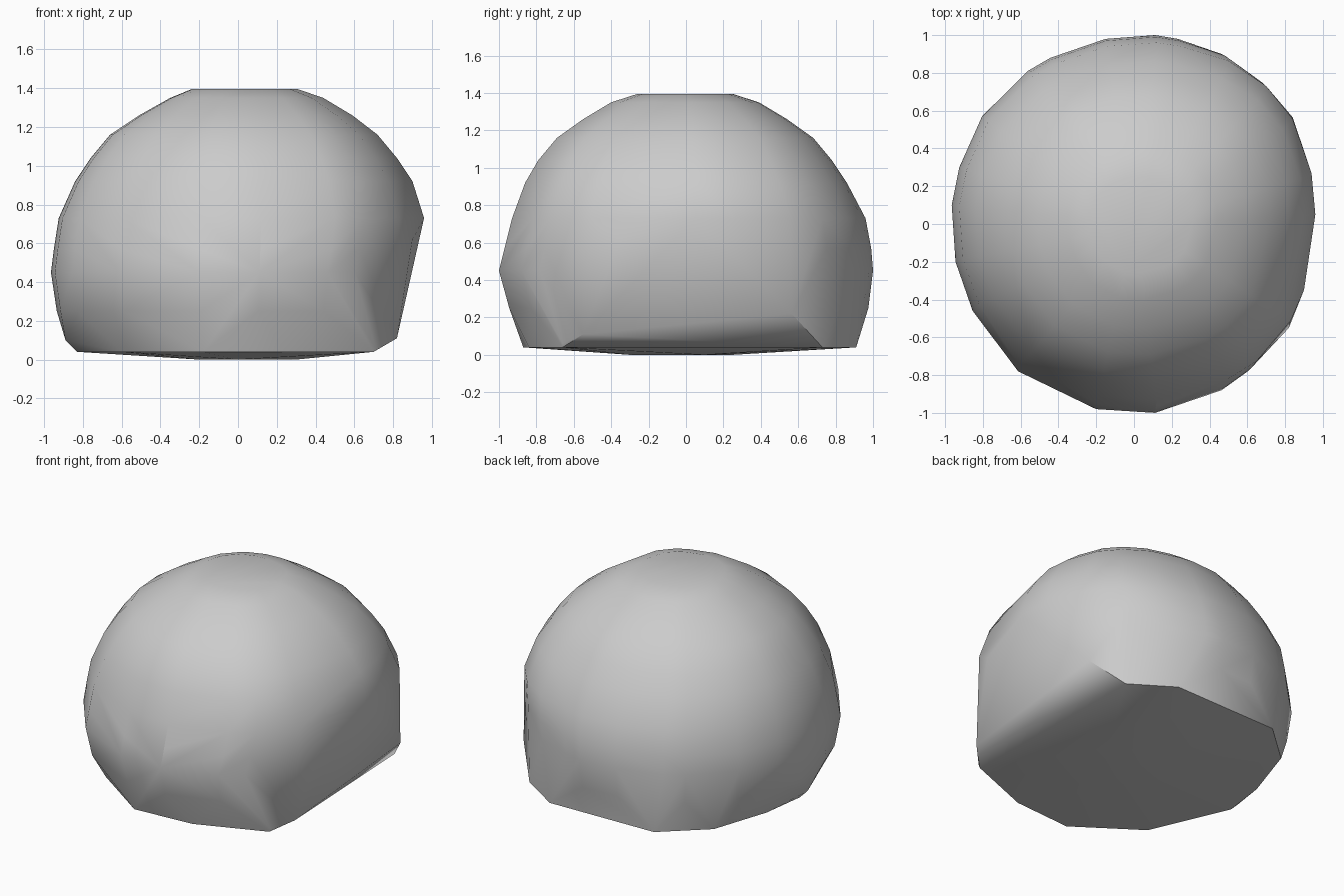
import bpy, bmesh
from mathutils import Vector

cube = bpy.data.objects.get("Cube")
if cube:
    bpy.data.objects.remove(cube, do_unlink=True)

# Plan outline of the boulder at its widest
OUTLINE = [(.96, .05), (.94, .28), (.84, .58), (.70, .76), (.50, .90), (.25, .98), (.12, 1),
           (-.15, .98), (-.44, .88), (-.56, .81), (-.80, .57), (-.92, .30), (-.96, .10),
           (-.94, -.20), (-.85, -.46), (-.61, -.78), (-.20, -.98), (.12, -1),
           (.50, -.88), (.65, -.78), (.83, -.55)]

# Height, then reach towards -x, +x, -y, +y
LAYERS = [(.25, .935, .85, .945, .975), (.45, .965, .89, 1, 1), (.57, .95, .925, .97, .99),
          (.73, .925, .96, .93, .96), (.92, .84, .90, .86, .86), (1.04, .76, .82, .79, .78),
          (1.16, .66, .72, .69, .68), (1.26, .51, .59, .55, .54),
          (1.35, .35, .44, .40, .39), (1.395, .24, .31, .26, .25)]

# Underside rim, and the slight belly it rests on
RIM = [(.62, .13), (.68, .73), (.40, .91), (-.38, .89), (-.66, .64), (-.79, .25),
       (-.83, -.05), (-.60, -.58), (-.18, -.87), (.24, -.84), (.70, -.66)]
BELLY = [(-.2, 0), (.3, .1), (0, -.3), (0, .25)]

# Corners of the broken flank, and odd lumps low on the sides
FLANK = [Vector(p) for p in ((.96, .05, .73), (.82, -.55, .11), (.84, .565, .22))]
LUMPS = [(-.89, -.05, .10), (.71, -.66, .06), (.90, -.35, .62)]


def hull(bm):
    """Wrap every vertex in one convex skin."""
    for f in list(bm.faces):
        bm.faces.remove(f)
    for e in list(bm.edges):
        bm.edges.remove(e)
    bmesh.ops.convex_hull(bm, input=bm.verts)
    loose = [v for v in bm.verts if not v.link_faces]
    bmesh.ops.delete(bm, geom=loose, context='VERTS')


# Boulder body: stacked outlines above a chipped underside
bm = bmesh.new()
for z, left, right, front, back in LAYERS:
    for x, y in OUTLINE:
        px = x / .96 * (right if x > 0 else left)
        py = y * (back if y > 0 else front)
        bm.verts.new((px, py, z))
for x, y in RIM:
    bm.verts.new((x, y, .04))
for x, y in BELLY:
    bm.verts.new((x, y, 0))
for corner in FLANK + LUMPS:
    bm.verts.new(corner)
hull(bm)

# Broken flank: one flat cut through its three corners
a, b, c = FLANK
normal = (c - a).cross(b - a).normalized()
if normal.x < 0:
    normal.negate()
bmesh.ops.bisect_plane(bm, geom=bm.verts[:] + bm.edges[:] + bm.faces[:],
                       plane_co=a, plane_no=normal, clear_outer=True)
hull(bm)
bmesh.ops.remove_doubles(bm, verts=bm.verts, dist=.01)
bmesh.ops.recalc_face_normals(bm, faces=bm.faces)

mesh = bpy.data.meshes.new("boulder")
bm.to_mesh(mesh)
bm.free()
boulder = bpy.data.objects.new("boulder", mesh)
bpy.context.collection.objects.link(boulder)

# Stone colour
stone = bpy.data.materials.new("grey stone")
stone.use_nodes = True
colour = (.6, .6, .6, 1)
stone.diffuse_color = colour
stone.node_tree.nodes["Principled BSDF"].inputs["Base Color"].default_value = colour
mesh.materials.append(stone)

# Soft shading, keeping the broken edges crisp
bpy.ops.object.select_all(action='DESELECT')
boulder.select_set(True)
bpy.context.view_layer.objects.active = boulder
bpy.ops.object.shade_smooth_by_angle(angle=.6)
